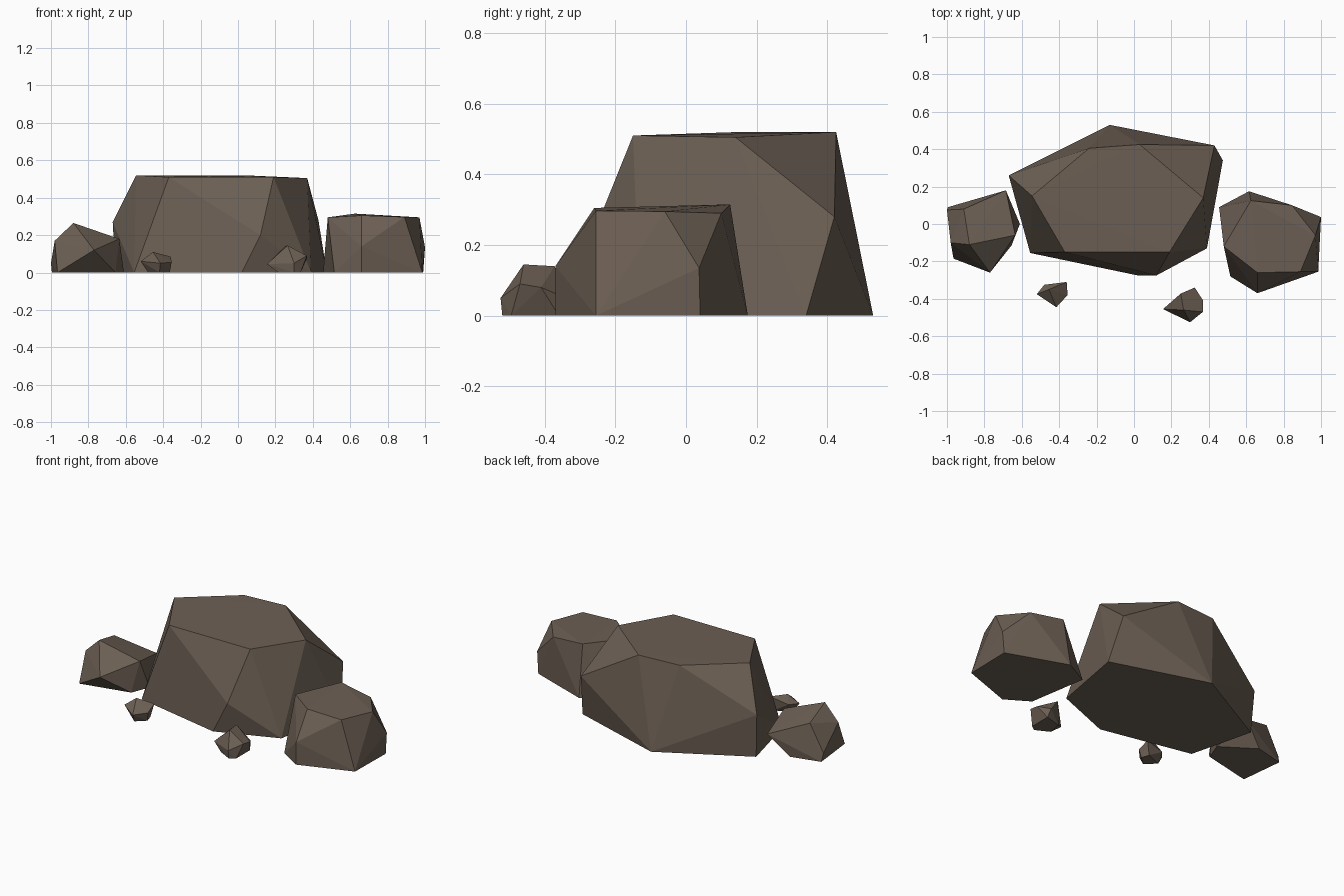
import bpy, bmesh

stone = bpy.data.materials.new("brown stone")
stone.diffuse_color = (0.15, 0.115, 0.088, 1)


def rock(name, base, upper):
    """Faceted boulder: convex hull over a ground outline and upper corners."""
    bm = bmesh.new()
    for p in [(x, y, 0) for x, y in base] + upper:
        bm.verts.new(p)
    hull = bmesh.ops.convex_hull(bm, input=bm.verts[:])
    loose = set(hull["geom_interior"]) | set(hull["geom_unused"])
    bmesh.ops.delete(bm, geom=[v for v in loose if isinstance(v, bmesh.types.BMVert)],
                     context='VERTS')
    bmesh.ops.recalc_face_normals(bm, faces=bm.faces[:])
    me = bpy.data.meshes.new(name)
    bm.to_mesh(me)
    bm.free()
    me.materials.append(stone)
    ob = bpy.data.objects.new(name, me)
    bpy.context.collection.objects.link(ob)


# Big central boulder
rock("main_boulder",
     [(-.555, -.155), (.02, -.275), (.39, -.13), (.475, .34), (-.13, .53), (-.655, .245)],
     [(-.37, -.15, .51), (.19, -.15, .51), (.37, .14, .505), (.03, .425, .52),
      (-.24, .405, .52), (-.545, .15, .52), (-.67, .26, .27), (.43, .42, .28),
      (.12, -.275, .2)])

# Medium boulder on the right
rock("right_boulder",
     [(.615, .175), (.99, .04), (.985, -.255), (.66, -.37), (.515, -.28), (.455, .09)],
     [(.625, .125, .315), (.845, .1, .29), (.97, -.06, .295), (.89, -.255, .297),
      (.66, -.26, .305), (.48, -.12, .295), (1.0, .037, .135), (.66, -.37, .14)])

# Smaller boulder on the left
rock("left_boulder",
     [(-.965, -.185), (-.655, -.115), (-.61, 0), (-.81, .135), (-.995, .09)],
     [(-.77, -.26, .12), (-.88, -.11, .265), (-.635, -.06, .18), (-.98, -.1, .17),
      (-.91, .08, .215), (-.685, .18, .125), (-1.0, .075, .05)])

# Two pebbles in front
rock("left_pebble",
     [(-.48, -.36), (-.42, -.42), (-.365, -.37), (-.38, -.32)],
     [(-.455, -.35, .11), (-.36, -.31, .085), (-.355, -.38, .055),
      (-.415, -.445, .05), (-.52, -.375, .06), (-.48, -.325, .06)])
rock("right_pebble",
     [(.215, -.475), (.3, -.52), (.335, -.495), (.335, -.36), (.23, -.39)],
     [(.265, -.46, .145), (.25, -.372, .14), (.368, -.47, .09), (.3, -.525, .05),
      (.155, -.455, .045), (.325, -.34, .05), (.37, -.41, .08)])
